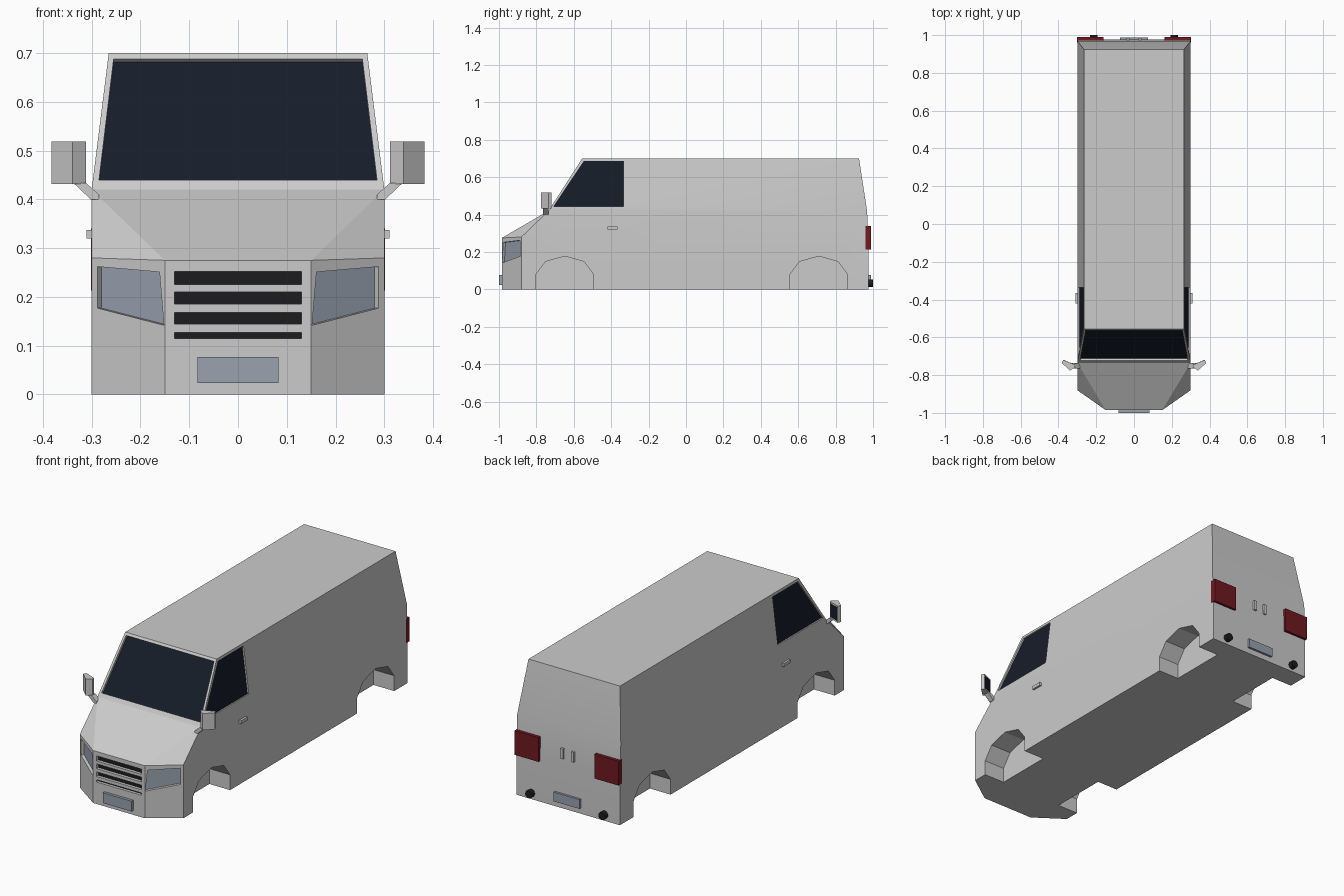
import bpy, bmesh, math
from mathutils import Vector
from mathutils.geometry import normal

if "Cube" in bpy.data.objects:
    bpy.data.objects.remove(bpy.data.objects["Cube"])


def material(name, rgb):
    m = bpy.data.materials.new(name)
    m.diffuse_color = (*rgb, 1)
    m.use_nodes = True
    m.node_tree.nodes["Principled BSDF"].inputs["Base Color"].default_value = m.diffuse_color
    return m


BLACK = material("black", (0.012, 0.012, 0.013))
GLASS = material("dark_glass", (0.008, 0.012, 0.022))
LENS = material("lens", (0.32, 0.36, 0.43))
RED = material("red", (0.16, 0.01, 0.015))


def make(name, verts, faces, mat=None):
    me = bpy.data.meshes.new(name)
    bm = bmesh.new()
    vs = [bm.verts.new(v) for v in verts]
    for f in faces:
        bm.faces.new([vs[i] for i in f])
    bmesh.ops.recalc_face_normals(bm, faces=bm.faces)
    bm.to_mesh(me)
    bm.free()
    if mat:
        me.materials.append(mat)
    ob = bpy.data.objects.new(name, me)
    bpy.context.collection.objects.link(ob)
    return ob


def prism(name, pts, a, b, mat=None):
    """Polygon swept from offset a to offset b."""
    n = len(pts)
    verts = [Vector(p) + Vector(a) for p in pts] + [Vector(p) + Vector(b) for p in pts]
    faces = [list(range(n)), list(range(n, 2 * n))]
    faces += [(i, (i + 1) % n, n + (i + 1) % n, n + i) for i in range(n)]
    return make(name, verts, faces, mat)


def box(name, x0, x1, y0, y1, z0, z1, mat=None):
    return prism(name, [(x0, y0, z0), (x1, y0, z0), (x1, y1, z0), (x0, y1, z0)],
                 (0, 0, 0), (0, 0, z1 - z0), mat)


def flip(pts, s):
    return [(s * x, y, z) for x, y, z in pts]


cutters = []


def recess(name, pts, depth, mat):
    """Sunk panel: a cutter for the body plus a coloured plate at its floor."""
    pts = [Vector(p) for p in pts]
    n = normal(pts)
    if n.dot(sum(pts, Vector()) / len(pts) - Vector((0, 0, 0.3))) < 0:
        n = -n
    cutters.append(prism(name + "_cutter", pts, n * 0.02, -n * (depth + 0.001)))
    prism(name, pts, -n * depth, -n * (depth + 0.002), mat)


# Body shell: right half outline points, mirrored to the left
half = [(0.15, -0.985, 0), (0.30, -0.88, 0), (0.30, 0.976, 0),
        (0.15, -0.985, 0.275), (0.30, -0.88, 0.28), (0.30, -0.735, 0.42),
        (0.265, -0.555, 0.70), (0.265, 0.925, 0.70), (0.30, 0.968, 0.42),
        (0.30, 0.976, 0.25)]
k = len(half)
one_side = [(0, 1, 4, 3), (3, 4, 5), (1, 2, 9, 8, 5, 4), (5, 8, 7, 6)]
faces = one_side + [[i + k for i in f] for f in one_side]
faces += [(0, 3, 3 + k, k), (3, 5, 5 + k, 3 + k), (5, 6, 6 + k, 5 + k),
          (6, 7, 7 + k, 6 + k), (7, 8, 8 + k, 7 + k), (8, 9, 9 + k, 8 + k),
          (9, 2, 2 + k, 9 + k), (0, 1, 2, 2 + k, 1 + k, k)]
body = make("van_body", half + flip(half, -1), faces)

# Windscreen
def screen(x, z):
    return (x, -0.735 + (z - 0.42) * 0.18 / 0.28, z)

recess("windscreen", [screen(-0.285, 0.44), screen(0.285, 0.44),
                      screen(0.255, 0.688), screen(-0.255, 0.688)], 0.012, GLASS)

# Grille opening with flush bars
recess("grille_back", [(-0.13, -0.985, 0.115), (0.13, -0.985, 0.115),
                       (0.13, -0.985, 0.252), (-0.13, -0.985, 0.252)], 0.015, BLACK)
for z0, z1 in ((0.127, 0.144), (0.168, 0.185), (0.210, 0.225)):
    box("grille_bar", -0.13, 0.13, -0.985, -0.969, z0, z1)

# Number plates
box("front_plate", -0.083, 0.083, -1.0, -0.98, 0.023, 0.077, LENS)
box("rear_plate", -0.075, 0.075, 0.97, 0.988, 0.03, 0.078, LENS)

for s in (1, -1):
    # Side window
    win = [(0.30 - (z - 0.42) * 0.125, y, z) for y, z in
           ((-0.708, 0.442), (-0.545, 0.686), (-0.335, 0.686), (-0.335, 0.442))]
    recess("side_window", flip(win, s), 0.008, GLASS)

    # Headlight on the angled corner
    lamp = [(x, -0.985 + (x - 0.15) * 0.7, z) for x, z in
            ((0.161, 0.251), (0.152, 0.142), (0.288, 0.177), (0.288, 0.262))]
    recess("headlight", flip(lamp, s), 0.015, LENS)

    # Wheel arches
    for yc in (-0.648, 0.71):
        arch = [(0, yc + dy, z) for dy, z in
                ((-0.154, -0.05), (-0.154, 0.08), (-0.103, 0.148), (0, 0.177),
                 (0.103, 0.148), (0.154, 0.08), (0.154, -0.05))]
        cutters.append(prism("arch_cutter", arch, (s * 0.18, 0, 0), (s * 0.35, 0, 0)))

    # Tail lights, rear handles and door handles
    box("tail_light", s * 0.162, s * 0.301, 0.96, 0.989, 0.213, 0.34, RED)
    box("rear_handle", s * 0.024, s * 0.039, 0.965, 0.985, 0.262, 0.315)
    box("door_handle", s * 0.29, s * 0.311, -0.42, -0.365, 0.32, 0.337)

    # Round rear sensor
    ring = [(s * 0.212 + 0.02 * math.cos(t), 0, 0.033 + 0.02 * math.sin(t))
            for t in (i * math.tau / 16 for i in range(16))]
    prism("rear_sensor", ring, (0, 0.97, 0), (0, 1.0, 0), BLACK)

    # Wing mirror: housing, glass and arm
    plan = [(0.312, -0.757), (0.339, -0.776), (0.382, -0.736), (0.374, -0.72), (0.312, -0.745)]
    prism("mirror_housing", flip([(x, y, 0.432) for x, y in plan], s), (0, 0, 0), (0, 0, 0.087))
    glass = [(0.318, -0.743, 0.44), (0.370, -0.722, 0.44),
             (0.370, -0.722, 0.511), (0.318, -0.743, 0.511)]
    prism("mirror_glass", flip(glass, s), (0, -0.003, 0), (0, 0.001, 0), GLASS)
    arm = [(0.285, 0, 0.40), (0.302, 0, 0.40), (0.338, 0, 0.434), (0.312, 0, 0.434), (0.285, 0, 0.41)]
    prism("mirror_arm", flip(arm, s), (0, -0.765, 0), (0, -0.735, 0))

# Cut the recesses and arches into the body
bpy.context.view_layer.objects.active = body
for c in cutters:
    c.hide_render = True
    mod = body.modifiers.new("cut", 'BOOLEAN')
    mod.operation = 'DIFFERENCE'
    mod.solver = 'EXACT'
    mod.object = c
    bpy.ops.object.modifier_apply(modifier=mod.name)
for c in cutters:
    bpy.data.objects.remove(c, do_unlink=True)

bpy.ops.object.select_all(action='DESELECT')
body.select_set(True)
bpy.ops.object.shade_smooth_by_angle(angle=math.radians(25))
